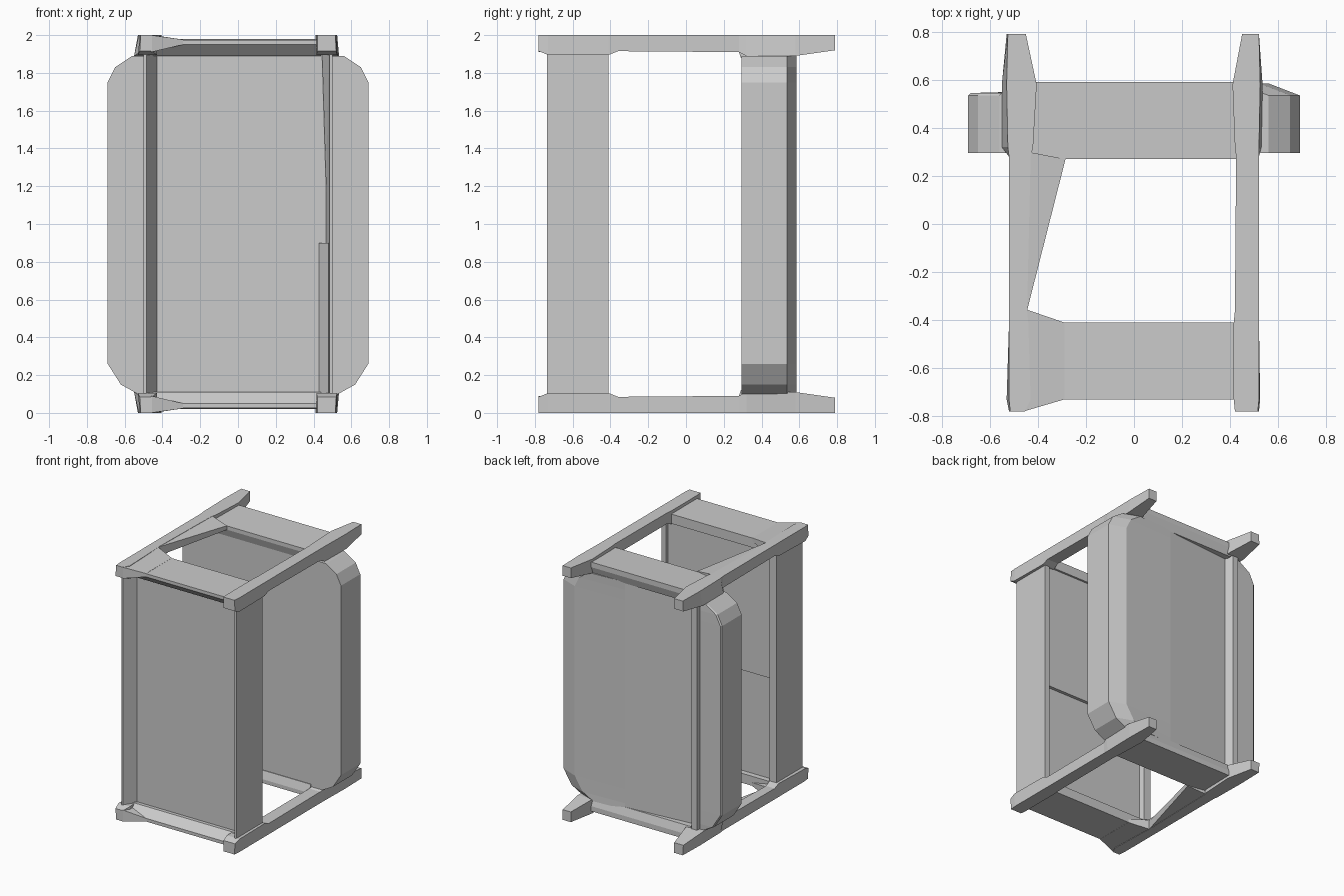
import bpy, bmesh

old = bpy.data.objects.get("Cube")
if old:
    bpy.data.objects.remove(old, do_unlink=True)

grey = bpy.data.materials.new("plain grey")
grey.use_nodes = True
grey.diffuse_color = (0.6, 0.6, 0.6, 1)
bsdf = grey.node_tree.nodes["Principled BSDF"]
bsdf.inputs["Base Color"].default_value = grey.diffuse_color
bsdf.inputs["Roughness"].default_value = 0.8


def loft(name, rings):
    """Join rings of matching points into a closed solid."""
    bm = bmesh.new()
    loops = [[bm.verts.new(p) for p in ring] for ring in rings]
    n = len(loops[0])
    for a, b in zip(loops, loops[1:]):
        for i in range(n):
            j = (i + 1) % n
            bm.faces.new((a[i], a[j], b[j], b[i]))
    bm.faces.new(loops[0])
    bm.faces.new(loops[-1])
    bmesh.ops.recalc_face_normals(bm, faces=bm.faces)
    mesh = bpy.data.meshes.new(name)
    bm.to_mesh(mesh)
    bm.free()
    mesh.materials.append(grey)
    ob = bpy.data.objects.new(name, mesh)
    bpy.context.collection.objects.link(ob)


def column(name, outline, z0, z1):
    """Extrude a plan outline upwards."""
    loft(name, [[(x, y, z) for x, y in outline] for z in (z0, z1)])


def bar(name, profile, x0, x1, flip):
    """Extrude a y-z profile across the width."""
    loft(name, [[(x, y, flip(z)) for y, z in profile] for x in (x0, x1)])


def plate(name, corners, flip):
    """Sloping plate from plan corners, each with an underside and a top height."""
    loft(name, [[(x, y, flip(c[k])) for x, y, *c in corners] for k in (0, 1)])


# Rail stations: y, outer top, outer underside, inner, underside height
right_rail = [(-0.78, 0.515, 0.52, 0.455, 1.915),
              (-0.73, 0.52, 0.53, 0.43, 1.895),
              (-0.41, 0.52, 0.52, 0.44, 1.895),
              (-0.36, 0.52, 0.52, 0.445, 1.915),
              (0.28, 0.52, 0.52, 0.43, 1.91),
              (0.32, 0.525, 0.55, 0.42, 1.89),
              (0.58, 0.53, 0.55, 0.405, 1.89),
              (0.79, 0.525, 0.53, 0.45, 1.92)]
left_rail = [(-0.78, 0.515, 0.52, 0.42, 1.915),
             (-0.73, 0.52, 0.525, 0.415, 1.895),
             (-0.41, 0.52, 0.52, 0.415, 1.895),
             (-0.36, 0.52, 0.52, 0.42, 1.915),
             (0.28, 0.52, 0.52, 0.425, 1.91),
             (0.32, 0.52, 0.53, 0.42, 1.89),
             (0.58, 0.525, 0.535, 0.41, 1.89),
             (0.79, 0.52, 0.52, 0.45, 1.92)]

# Upper frame, and the same frame turned over for the base
for level, flip in (("top", lambda z: z), ("base", lambda z: 2 - z)):
    for side, s, stations in (("right", -1, right_rail), ("left", 1, left_rail)):
        loft(f"{level}_{side}_rail",
             [[(s * top, y, flip(2)), (s * inner, y, flip(2)),
               (s * inner, y, flip(z)), (s * low, y, flip(z))]
              for y, top, low, inner, z in stations])
    bar(f"{level}_front_crossbar",
        [(-0.73, 1.975), (-0.73, 1.95), (-0.67, 1.89), (-0.41, 1.9), (-0.41, 1.975)],
        -0.46, 0.44, flip)
    bar(f"{level}_back_crossbar",
        [(0.27, 1.97), (0.27, 1.94), (0.29, 1.88), (0.57, 1.88), (0.59, 1.94), (0.59, 1.98)],
        -0.44, 0.43, flip)
    # Gussets slope from the rail down to the bars
    plate(f"{level}_front_gusset",
          [(-0.46, -0.78, 1.91, 2), (-0.29, -0.73, 1.95, 1.976),
           (-0.29, -0.41, 1.95, 1.976), (-0.45, -0.355, 1.92, 2)], flip)
    plate(f"{level}_side_gusset",
          [(-0.46, -0.36, 1.93, 2), (-0.445, -0.36, 1.93, 2),
           (-0.285, 0.27, 1.94, 1.972), (-0.44, 0.3, 1.93, 2)], flip)

# Front panel: recessed front, nearly flush back with a thicker upper half
column("front_panel",
       [(-0.5, -0.735), (-0.485, -0.735), (-0.43, -0.64), (0.465, -0.64),
        (0.485, -0.735), (0.5, -0.735), (0.5, -0.41), (0.46, -0.41),
        (0.45, -0.45), (-0.43, -0.45), (-0.44, -0.41), (-0.5, -0.41)], 0.1, 1.9)
column("front_panel_upper_pad",
       [(-0.44, -0.46), (0.455, -0.46), (0.455, -0.425), (-0.44, -0.425)], 0.905, 1.9)
column("front_panel_lower_strip",
       [(0.43, -0.63), (0.43, -0.65), (0.48, -0.72), (0.49, -0.63)], 0.1, 0.9)
loft("front_panel_upper_strip",
     [[(x, -0.63, z), (x, -0.65, z), (0.485, -0.72, z), (0.49, -0.63, z)]
      for x, z in ((0.475, 0.9), (0.445, 1.9))])

# Back panel with chamfered wings, a raised rib and one recessed half
levels = [(0.1, 0.53), (0.15, 0.62), (0.26, 0.69),
          (1.75, 0.69), (1.83, 0.65), (1.89, 0.56)]
loft("back_panel",
     [[(-w, 0.295, z), (w, 0.295, z), (w, 0.535, z), (w - 0.13, 0.585, z),
       (0.13, 0.57, z), (-0.43, 0.52, z), (-0.455, 0.58, z), (-0.5, 0.58, z),
       (-0.505, 0.55, z), (0.01 - w, 0.545, z), (-w, 0.535, z)]
      for z, w in levels])
